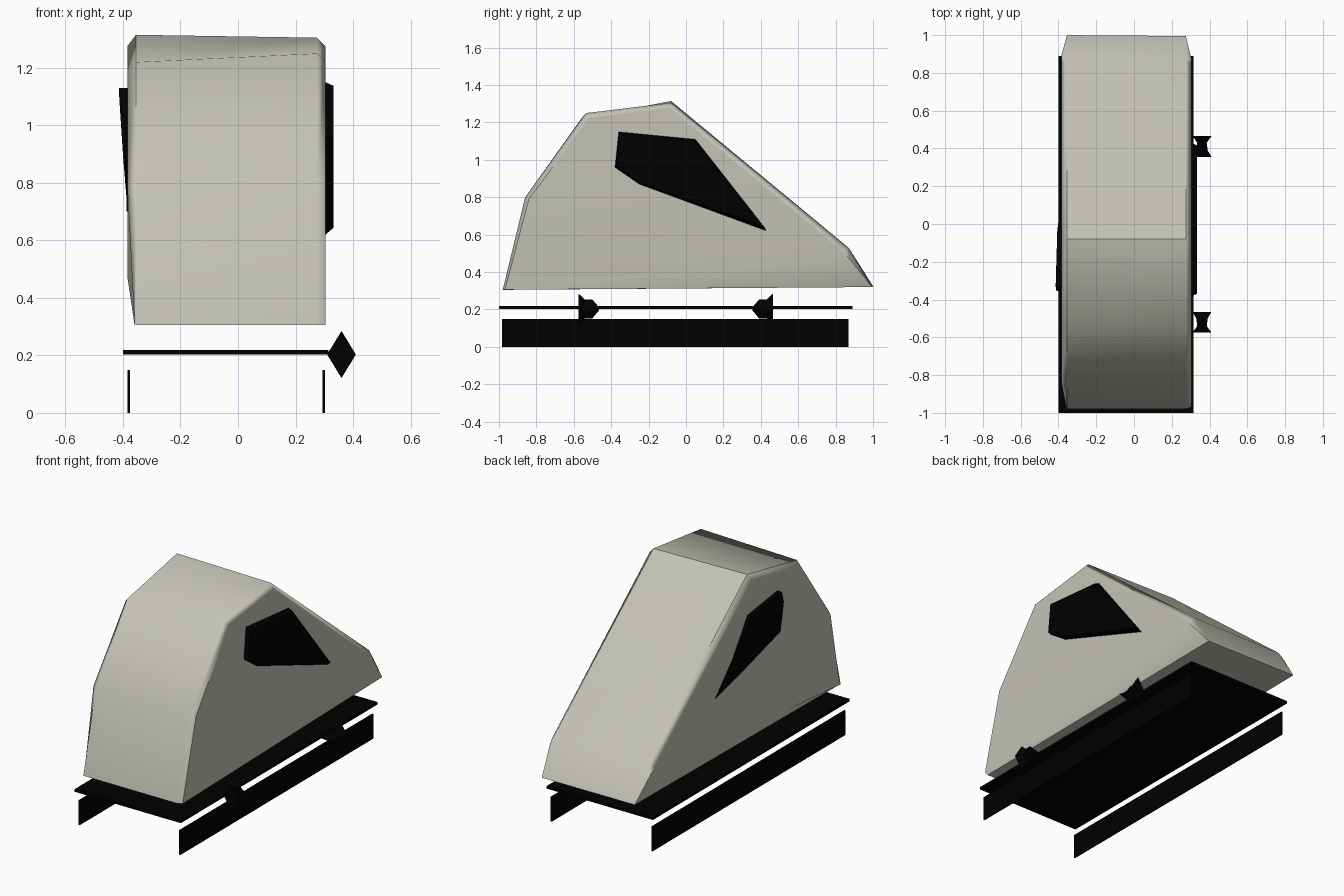
import bpy
import bmesh
from math import radians

old = bpy.data.objects.get("Cube")
if old:
    bpy.data.objects.remove(old, do_unlink=True)


def material(name, rgb):
    m = bpy.data.materials.new(name)
    m.use_nodes = True
    m.diffuse_color = (*rgb, 1)
    m.node_tree.nodes["Principled BSDF"].inputs["Base Color"].default_value = (*rgb, 1)
    return m


SHELL = material("warm grey shell", (0.55, 0.54, 0.47))
BLACK = material("black", (0.0, 0.0, 0.0))


def loft(name, rings, mat):
    """Skin equal-length rings of points and cap both ends."""
    bm = bmesh.new()
    loops = [[bm.verts.new(p) for p in ring] for ring in rings]
    n = len(loops[0])
    for a, b in zip(loops, loops[1:]):
        for i in range(n):
            j = (i + 1) % n
            bm.faces.new((a[i], a[j], b[j], b[i]))
    bm.faces.new(loops[0])
    bm.faces.new(loops[-1])
    bmesh.ops.recalc_face_normals(bm, faces=bm.faces)
    mesh = bpy.data.meshes.new(name)
    bm.to_mesh(mesh)
    bm.free()
    mesh.materials.append(mat)
    obj = bpy.data.objects.new(name, mesh)
    bpy.context.collection.objects.link(obj)
    return obj


def box(name, x0, x1, y0, y1, z0, z1):
    ring = [(y0, z0), (y1, z0), (y1, z1), (y0, z1)]
    return loft(name, [at_x(x, ring) for x in (x0, x1)], BLACK)


def at_x(x, profile):
    return [(x, y, z) for y, z in profile]


# Cabin shell: side profiles, narrower on the outermost faces
outer_l = [(-.98, .305), (-.86, .80), (-.56, 1.22), (-.08, 1.315), (.87, .53), (1, .325)]
outer_r = [(-.98, .305), (-.86, .80), (-.535, 1.25), (-.08, 1.305), (.87, .53), (.995, .32)]
inner_l = [(-.84, .79), (-.53, 1.19), (-.09, 1.275), (.85, .50), (.89, .475)]
inner_r = [(-.968, .306), (-.84, .79), (-.52, 1.22), (-.09, 1.275), (.85, .50), (.87, .475)]
shell = loft("cabin_shell", [
    [(-.36, -.965, .307)] + at_x(-.385, inner_l),
    at_x(-.355, outer_l), at_x(.275, outer_r), at_x(.305, inner_r)], SHELL)

# Soft bevels beside flat panels
shell.select_set(True)
bpy.context.view_layer.objects.active = shell
bpy.ops.object.shade_smooth_by_angle(angle=radians(46))
soften = shell.modifiers.new("flat_panels", 'WEIGHTED_NORMAL')
soften.keep_sharp = True

# Right window: raised slab with sloping edges
outline = [(-.36, 1.15), (.05, 1.11), (.43, .62), (-.25, .87), (-.38, .96)]
cy, cz = -.05, .97
loft("window_right", [
    at_x(.304, outline),
    [(.333, cy + (y - cy) * .97, cz + (z - cz) * .93) for y, z in outline]], BLACK)

# Left window: slab sinking into the shell downwards and towards the back
outline = [(-.33, 1.13), (-.355, 1.06), (-.34, .88), (.07, .75), (.27, .70), (.10, .88), (-.04, 1.09)]
loft("window_left", [
    at_x(-.37, outline),
    [(min(-.388, -.415 + .02 * (y + .34) + .065 * (1.13 - z)), y, z) for y, z in outline]], BLACK)

# Base plate and the two thin rails under it
box("base_plate", -.40, .315, -1, .89, .203, .219)
for side, x in (("left", -.38), ("right", .298)):
    box("rail_" + side, x - .004, x + .004, -.985, .87, 0, .15)

# Waisted side knobs, mirrored front to back
sections = [(-.575, .05, .082), (-.54, .025, .05), (-.50, .03, .05), (-.465, .05, .008)]
for name, sign, shift in (("front", 1, 0), ("back", -1, -.11)):
    loft("knob_" + name, [
        [(.36 + rx, sign * y + shift, .203), (.36, sign * y + shift, .203 + rz),
         (.36 - rx, sign * y + shift, .203), (.36, sign * y + shift, .203 - rz)]
        for y, rx, rz in sections], BLACK)
